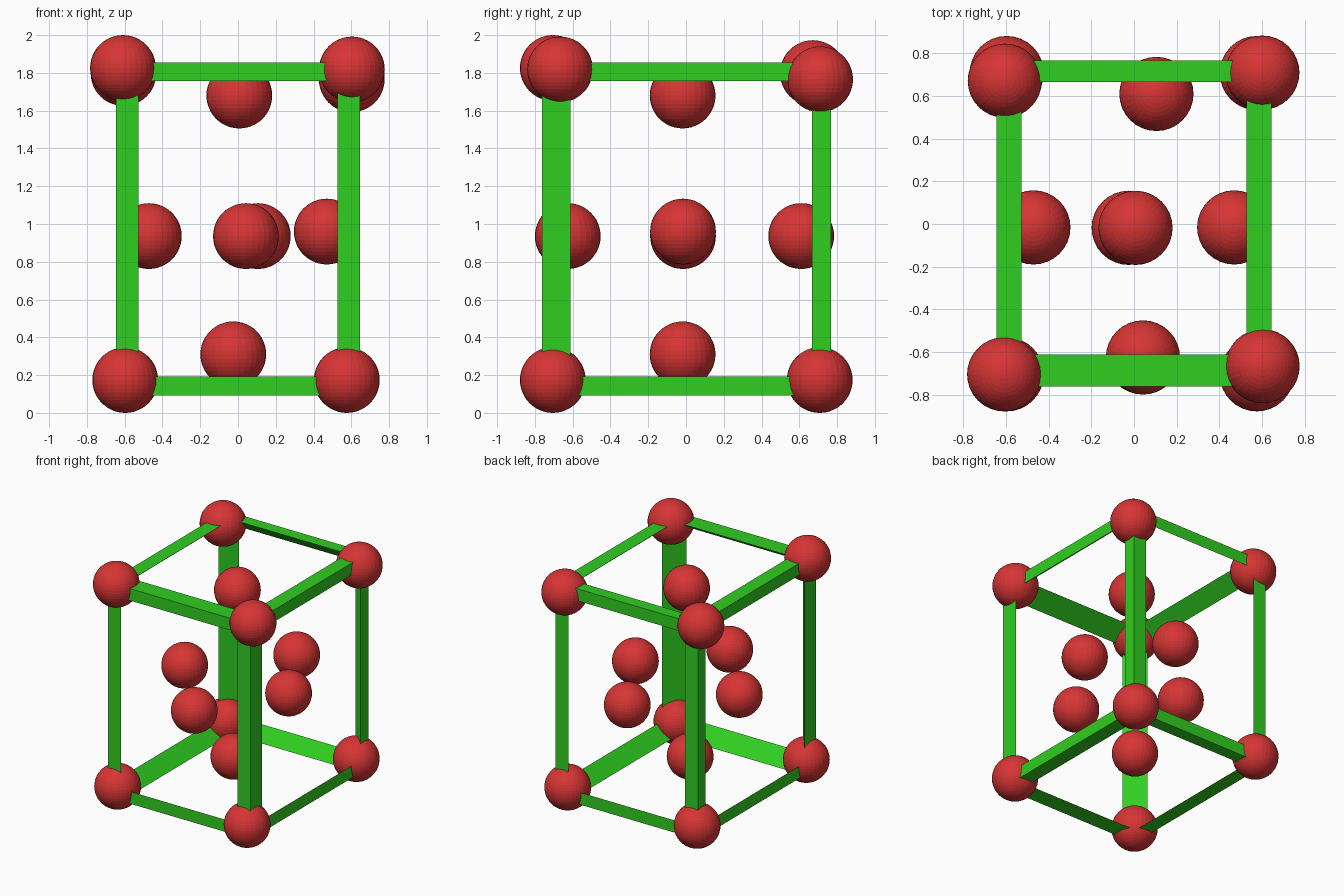
import bpy, bmesh

if "Cube" in bpy.data.objects:
    bpy.data.objects.remove(bpy.data.objects["Cube"])

def material(name, rgb):
    m = bpy.data.materials.new(name)
    m.diffuse_color = (*rgb, 1)
    m.use_nodes = True
    m.node_tree.nodes["Principled BSDF"].inputs["Base Color"].default_value = m.diffuse_color
    return m

RED = material("red", (0.68, 0.035, 0.035))
GREEN = material("green", (0.03, 0.62, 0.015))

def add_object(name, bm, mat):
    me = bpy.data.meshes.new(name)
    bmesh.ops.recalc_face_normals(bm, faces=bm.faces)
    bm.to_mesh(me)
    bm.free()
    me.materials.append(mat)
    ob = bpy.data.objects.new(name, me)
    bpy.context.collection.objects.link(ob)

def ball(name, pos):
    bm = bmesh.new()
    bmesh.ops.create_uvsphere(bm, u_segments=32, v_segments=24, radius=0.174)
    bmesh.ops.translate(bm, verts=bm.verts, vec=pos)
    add_object(name, bm, RED)

# Frame edges per axis: (outer, inner) on the low side and on the high side
EDGES = [((-0.645, -0.527), (0.645, 0.527)),
         ((-0.762, -0.611), (0.767, 0.666)),
         ((0.093, 0.193), (1.855, 1.757))]

def bar(name, axis, side_a, side_b):
    """Triangular bar along an axis: right angle outside, slanted face inside."""
    a, b = [i for i in range(3) if i != axis]
    (ao, ai), (bo, bi) = EDGES[a][side_a], EDGES[b][side_b]
    bm = bmesh.new()
    rings = []
    for end in (0, 1):
        ring = []
        for ca, cb in ((ao, bo), (ai, bo), (ao, bi)):
            co = [0, 0, 0]
            co[axis], co[a], co[b] = EDGES[axis][end][0], ca, cb
            ring.append(bm.verts.new(co))
        rings.append(ring)
    for r in rings:
        bm.faces.new(r)
    for i in range(3):
        j = (i + 1) % 3
        bm.faces.new((rings[0][i], rings[0][j], rings[1][j], rings[1][i]))
    add_object(name, bm, GREEN)

# Twelve frame bars
for axis, label in enumerate(("cross_bar", "side_bar", "post")):
    for sa in (0, 1):
        for sb in (0, 1):
            bar(f"{label}_{sa}{sb}", axis, sa, sb)

# Corner balls, bottom then top (the top ones sit slightly uneven)
corners = [(-0.597, -0.705, 0.174), (0.576, -0.705, 0.174),
           (-0.597, 0.708, 0.174), (0.576, 0.708, 0.174),
           (-0.609, -0.705, 1.826), (0.603, -0.667, 1.818),
           (-0.606, 0.672, 1.799), (0.602, 0.71, 1.766)]
for i, p in enumerate(corners):
    ball(f"corner_ball_{i}", p)

# Balls near the middle of each face
faces = {"left": (-0.472, -0.016, 0.936), "right": (0.47, -0.016, 0.96),
         "front": (0.042, -0.626, 0.936), "back": (0.105, 0.61, 0.936),
         "top": (0.007, -0.018, 1.68), "bottom": (-0.025, -0.018, 0.31)}
for k, p in faces.items():
    ball(f"{k}_face_ball", p)
